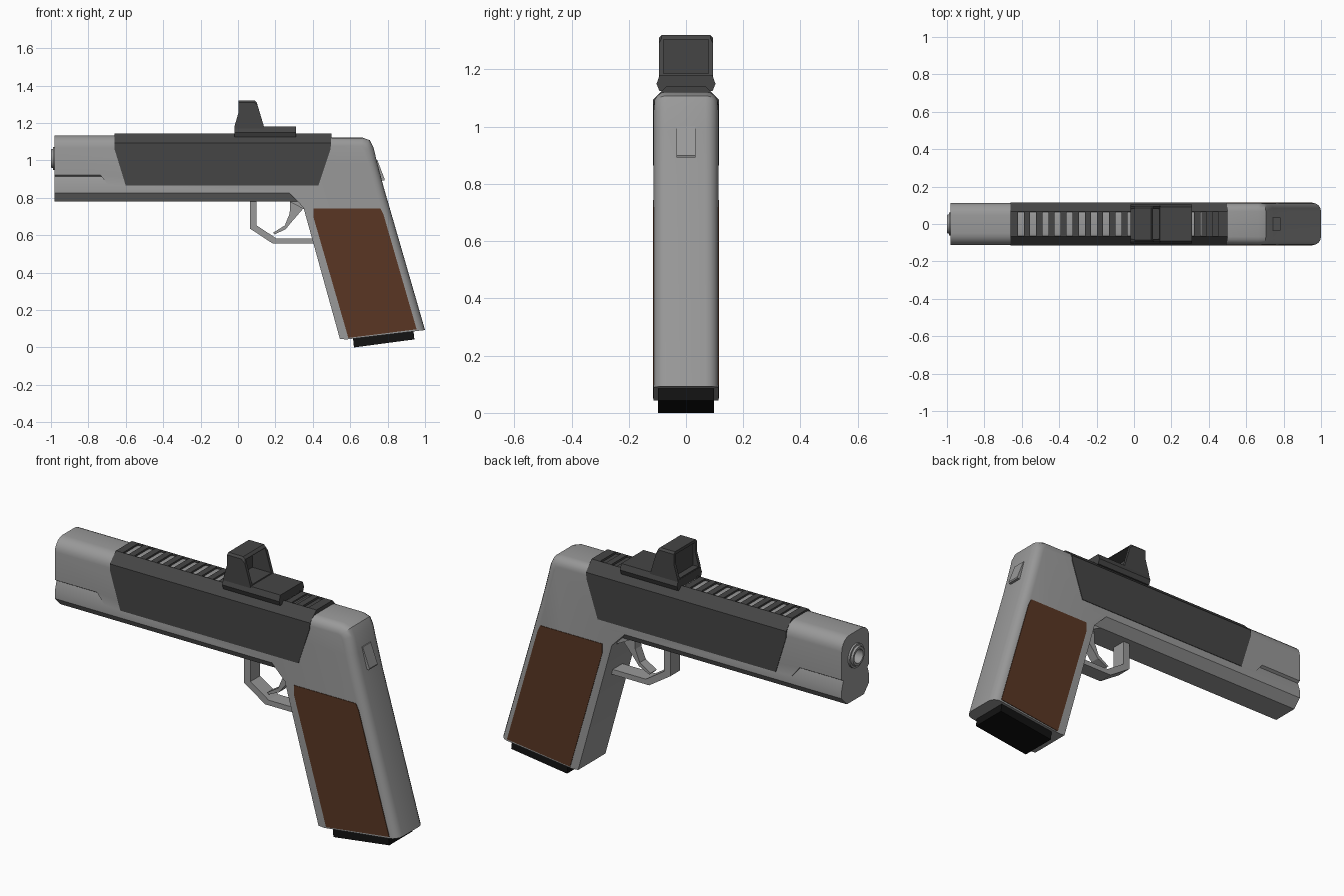
import bpy, bmesh, math
from mathutils import Vector

if "Cube" in bpy.data.objects:
    bpy.data.objects.remove(bpy.data.objects["Cube"])


def material(name, r, g, b):
    m = bpy.data.materials.new(name)
    m.diffuse_color = (r, g, b, 1)
    m.use_nodes = True
    m.node_tree.nodes["Principled BSDF"].inputs["Base Color"].default_value = m.diffuse_color
    return m


GREY = material("steel grey", 0.32, 0.32, 0.32)
DARK = material("dark slide grey", 0.06, 0.06, 0.06)
BROWN = material("brown grip", 0.10, 0.037, 0.017)
BLACK = material("black", 0.006, 0.006, 0.006)


def finish(name, bm, mat):
    bmesh.ops.recalc_face_normals(bm, faces=bm.faces)
    me = bpy.data.meshes.new(name)
    bm.to_mesh(me)
    bm.free()
    if mat:
        me.materials.append(mat)
    ob = bpy.data.objects.new(name, me)
    bpy.context.collection.objects.link(ob)
    return ob


def add_prism(bm, pts, lo, hi, axis="y"):
    """Extrude a closed profile along y (points x,z) or along x (points y,z)."""
    def place(u, v, t):
        return (u, t, v) if axis == "y" else (t, u, v)
    a, b = [[bm.verts.new(place(u, v, t)) for u, v in pts] for t in (lo, hi)]
    n = len(pts)
    bm.faces.new(a)
    bm.faces.new(b[::-1])
    for i in range(n):
        j = (i + 1) % n
        bm.faces.new((a[i], b[i], b[j], a[j]))
    return a, b


def prism(name, pts, lo, hi, mat, axis="y", bevel=None):
    """bevel = (edge midpoint rule, width, segments) for the lengthwise side edges."""
    bm = bmesh.new()
    add_prism(bm, pts, lo, hi, axis)
    bmesh.ops.recalc_face_normals(bm, faces=bm.faces)
    if bevel:
        rule, width, segs = bevel
        edges = [e for e in bm.edges
                 if abs(e.verts[0].co.y - e.verts[1].co.y) < 1e-5
                 and rule((e.verts[0].co + e.verts[1].co) / 2)]
        bmesh.ops.bevel(bm, geom=edges, offset=width, segments=segs, profile=0.5,
                        affect="EDGES", clamp_overlap=False)
    return finish(name, bm, mat)


def rect(u0, u1, v0, v1):
    return [(u0, v0), (u1, v0), (u1, v1), (u0, v1)]


def activate(ob):
    bpy.ops.object.select_all(action="DESELECT")
    ob.select_set(True)
    bpy.context.view_layer.objects.active = ob


def smooth(ob):
    activate(ob)
    bpy.ops.object.shade_smooth_by_angle(angle=math.radians(35))


def cut(ob, bm):
    """Subtract the cutter mesh, then remove it."""
    cutter = finish("cutter", bm, None)
    cutter.hide_render = True
    activate(ob)
    mod = ob.modifiers.new("cut", "BOOLEAN")
    mod.object, mod.operation, mod.solver = cutter, "DIFFERENCE", "EXACT"
    bpy.ops.object.modifier_apply(modifier=mod.name)
    bpy.data.objects.remove(cutter)


# Barrel housing: rounded top, chamfered bottom
W, TOP, R = 0.113, 1.134, 0.065
half = [(0.07, 0.78), (W, 0.825)]
half += [(W - R + R * math.cos(t), TOP - R + R * math.sin(t))
         for t in (i * math.pi / 10 for i in range(6))]
housing = prism("barrel_housing", half + [(-y, z) for y, z in half[::-1]],
                -0.98, 0.36, GREY, "x")

# Side reliefs near the muzzle, and the bore
bm = bmesh.new()
for s in (1, -1):
    a, b = add_prism(bm, [(s * 0.12, 0.927), (s * 0.099, 0.914), (s * 0.12, 0.845)],
                     -1.1, -0.74, "x")
    for v in b:
        v.co.x += (0.927 - v.co.z) * 0.8
circle = [(0.036 * math.cos(i * math.pi / 12), 1.01 + 0.036 * math.sin(i * math.pi / 12))
          for i in range(24)]
add_prism(bm, circle, -1.1, -0.85, "x")
cut(housing, bm)
smooth(housing)

# Muzzle ring, turned about the bore axis
bm = bmesh.new()
prof = [(-0.96, 0.036), (-0.96, 0.062), (-0.99, 0.062), (-0.99, 0.052), (-1.0, 0.048), (-1.0, 0.036)]
rings = []
for i in range(24):
    c, s = math.cos(i * math.pi / 12), math.sin(i * math.pi / 12)
    rings.append([bm.verts.new((x, r * c, 1.01 + r * s)) for x, r in prof])
for i in range(24):
    p, q = rings[i], rings[(i + 1) % 24]
    for k in range(6):
        m = (k + 1) % 6
        bm.faces.new((p[k], p[m], q[m], q[k]))
smooth(finish("muzzle_ring", bm, GREY))

# Rear frame and grip with rounded back and top edges
frame = [(0.275, 0.825), (0.35, 0.748), (0.545, 0.045), (0.58, 0.043), (1.0, 0.093),
         (0.778, 0.86), (0.745, 0.985), (0.724, 1.07), (0.705, 1.108), (0.665, 1.122),
         (0.4, 1.122), (0.275, 1.0)]
smooth(prism("grip_frame", frame, -W, W, GREY,
             bevel=(lambda m: m.x > 0.85 or (m.z > 0.85 and m.x > 0.4), 0.045, 4)))

# Fillet between housing underside and grip
prism("frame_fillet", [(0.27, 0.79), (0.275, 0.78), (0.36, 0.735), (0.4, 0.79)], -0.07, 0.07, GREY)

# Brown grip panels, one on each side
panel = [(0.404, 0.743), (0.762, 0.743), (0.778, 0.71), (0.955, 0.097), (0.59, 0.051), (0.404, 0.695)]
for name, lo, hi in (("grip_panel_front", -0.1155, -0.09), ("grip_panel_back", 0.09, 0.1155)):
    prism(name, panel, lo, hi, BROWN)

# Magazine base
prism("magazine_base", [(0.612, 0.08), (0.62, 0.0), (0.943, 0.043), (0.935, 0.12)], -0.097, 0.097, BLACK)

# Slide with chamfered top and cross grooves
slide = prism("slide", [(-0.66, 1.06), (-0.60, 0.865), (0.43, 0.865), (0.495, 1.06),
                        (0.50, 1.143), (-0.66, 1.143)], -0.116, 0.116, DARK,
              bevel=(lambda m: m.z > 1.14, 0.05, 1))
bm = bmesh.new()
for i in range(17):
    x = -0.62 + i * 0.065
    add_prism(bm, rect(x, x + 0.032, 1.132, 1.17), -0.064, 0.064)
cut(slide, bm)

# Sight base and hood with recessed window
prism("sight_base", [(-0.093, 1.125), (0.093, 1.125), (0.103, 1.15), (0.092, 1.18),
                     (-0.092, 1.18), (-0.103, 1.15)], -0.02, 0.31, DARK, "x")
hood = prism("sight_hood", [(-0.02, 1.17), (-0.018, 1.185), (0.004, 1.26), (0.004, 1.32),
                            (0.09, 1.32), (0.10, 1.31), (0.142, 1.17)], -0.095, 0.095, DARK,
             bevel=(lambda m: m.z > 1.31, 0.01, 1))
bm = bmesh.new()
for x0, x1 in ((-0.1, 0.014), (0.028, 0.3)):
    add_prism(bm, rect(x0, x1, 1.185, 1.305), -0.079, 0.079)
cut(hood, bm)

# Trigger guard
prism("trigger_guard", [(0.063, 0.79), (0.063, 0.636), (0.185, 0.556), (0.42, 0.556),
                        (0.42, 0.583), (0.205, 0.583), (0.10, 0.652), (0.10, 0.79)],
      -0.04, 0.04, GREY)

# Trigger
prism("trigger", [(0.28, 0.79), (0.276, 0.715), (0.25, 0.652), (0.187, 0.613), (0.195, 0.604),
                  (0.255, 0.632), (0.284, 0.668), (0.345, 0.738), (0.36, 0.79)],
      -0.025, 0.025, GREY)

# Rear tab
prism("rear_tab", [(0.73, 1.005), (0.745, 1.002), (0.784, 0.9), (0.782, 0.893), (0.74, 0.888)],
      -0.034, 0.034, GREY)
